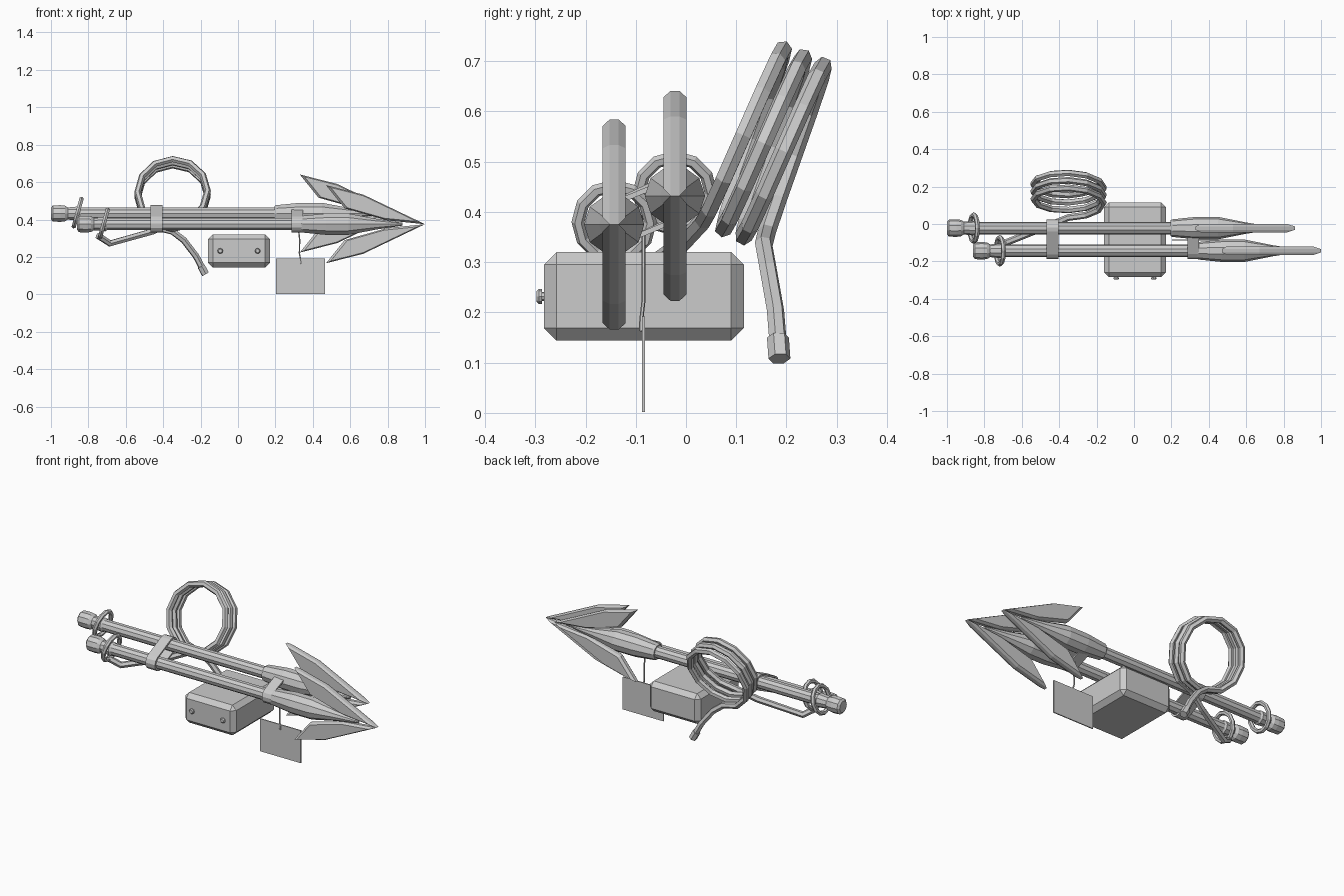
import bpy, bmesh, math
from mathutils import Vector

if "Cube" in bpy.data.objects:
    bpy.data.objects.remove(bpy.data.objects["Cube"])


def finish(name, bm):
    bmesh.ops.recalc_face_normals(bm, faces=bm.faces)
    me = bpy.data.meshes.new(name)
    bm.to_mesh(me)
    bm.free()
    ob = bpy.data.objects.new(name, me)
    bpy.context.collection.objects.link(ob)
    return ob


def loft(name, loops, closed=False):
    """Skin equal-length vertex loops; cap the ends unless closed."""
    bm = bmesh.new()
    rows = [[bm.verts.new(p) for p in lp] for lp in loops]
    n = len(rows[0])
    pairs = list(zip(rows, rows[1:]))
    if closed:
        pairs.append((rows[-1], rows[0]))
    for a, b in pairs:
        for i in range(n):
            j = (i + 1) % n
            bm.faces.new((a[i], a[j], b[j], b[i]))
    if not closed:
        bm.faces.new(rows[0])
        bm.faces.new(rows[-1])
    return finish(name, bm)


def lathe_x(name, profile, x0, y, z, sides=10):
    return loft(name, [[(x0 + x, y + r * math.cos(2 * math.pi * i / sides),
                         z + r * math.sin(2 * math.pi * i / sides)) for i in range(sides)]
                       for x, r in profile])


def rope(name, pts, radius, cyclic=False, res=1):
    cu = bpy.data.curves.new(name, 'CURVE')
    cu.dimensions = '3D'
    cu.bevel_depth = radius
    cu.bevel_resolution = res
    cu.use_fill_caps = True
    sp = cu.splines.new('POLY')
    sp.points.add(len(pts) - 1)
    for p, c in zip(sp.points, pts):
        p.co = (*c, 1)
    sp.use_cyclic_u = cyclic
    sp.use_smooth = False
    ob = bpy.data.objects.new(name, cu)
    bpy.context.collection.objects.link(ob)
    bpy.ops.object.select_all(action='DESELECT')
    ob.select_set(True)
    bpy.context.view_layer.objects.active = ob
    bpy.ops.object.convert(target='MESH')


def barb(name, tip, sign):
    """Blade with chamfered rim, pointing forward to the tip."""
    prof = [(0, 0), (-.33, .158), (-.53, .209), (-.43, .085), (-.2, .02)]
    cx, cz = -.33, .11

    def ring(y, k):
        return [(tip[0] + x + (cx - x) * k, tip[1] + y, tip[2] + sign * (z + (cz - z) * k))
                for x, z in prof]
    loft(name, [ring(-.023, .13), ring(-.009, 0), ring(.009, 0), ring(.023, .13)])


def strap(name, x0, x1, r, a, b):
    """Band wrapped around two parallel shafts with centres a and b."""
    d = math.atan2(b[1] - a[1], b[0] - a[0])

    def outline(x, rad):
        pts = []
        for c, s in ((b, -math.pi / 2), (a, math.pi / 2)):
            for i in range(7):
                t = d + s + math.pi * i / 6
                pts.append((x, c[0] + rad * math.cos(t), c[1] + rad * math.sin(t)))
        return pts
    loft(name, [outline(x0, r), outline(x1, r), outline(x1, r - .01), outline(x0, r - .01)], True)


# Two harpoons: shaft with knob, head, two barbs, tail ring
A, B = (-.022, .432), (-.143, .375)
for label, tipx, (y, z) in (("rear", .86, A), ("front", 1.0, B)):
    lathe_x(label + "_shaft", [(-1.86, .033), (-1.85, .045), (-1.81, .047), (-1.785, .044),
                               (-1.77, .034), (-1.71, .04), (-1.70, .034), (-.5, .034)], tipx, y, z)
    lathe_x(label + "_head", [(-.665, .042), (-.655, .047), (-.53, .06), (-.41, .06),
                              (-.26, .03), (-.12, .008)], tipx, y, z)
    for s, w in ((1, "upper"), (-1, "lower")):
        barb(f"{label}_{w}_barb", (tipx, y, z), s)
    ring = []
    for i in range(12):
        t = 2 * math.pi * i / 12
        ring.append((tipx - 1.717 + .02 * math.sin(t), y + .072 * math.cos(t),
                     z + .005 + .072 * math.sin(t)))
    rope(label + "_ring", ring, .013, True)

# Straps binding the shafts
strap("middle_strap", -.467, -.405, .045, B, A)
strap("forward_strap", .285, .347, .044, B, (-.035, .42))

# Coiled rope with lead to the ring and loose tail
R, pitch, turns, seg = .187, .043, 3, 12
u, a = Vector((0, .37, .93)), Vector((0, .93, -.37))
c0 = Vector((-.35, .104, .557))
path = [Vector((-.75, -.14, .315)), Vector((-.685, -.10, .272)), Vector((-.46, -.01, .335))]
for i in range(turns * seg + 1):
    t = 2 * math.pi * i / seg
    path.append(c0 + a * (pitch * i / seg) + Vector((R * math.sin(t), 0, 0)) - u * (R * math.cos(t)))
path += [Vector((-.29, .163, .29)), Vector((-.225, .178, .205)), Vector((-.18, .185, .12))]
rope("rope_coil", path, .018)
rope("rope_end_cap", [(-.197, .183, .15), (-.174, .186, .108)], .022)

# Chamfered box with two studs
bm = bmesh.new()
bmesh.ops.create_cube(bm, size=1)
for v in bm.verts:
    v.co = Vector((.005 + v.co.x * .33, -.084 + v.co.y * .398, .232 + v.co.z * .176))
bmesh.ops.bevel(bm, geom=bm.edges[:], offset=.025, segments=1, affect='EDGES')
finish("float_box", bm)
for x in (-.095, .105):
    loft("box_stud", [[(x + r * math.cos(i * math.pi / 4), y, .232 + r * math.sin(i * math.pi / 4))
                       for i in range(8)]
                      for y, r in ((-.27, .009), (-.287, .009), (-.287, .015), (-.293, .015), (-.298, .01))])

# Hanging tag and its string
bm = bmesh.new()
bmesh.ops.create_cube(bm, size=1)
for v in bm.verts:
    v.co = Vector((.335 + v.co.x * .262, -.085 + v.co.y * .006, .097 + v.co.z * .19))
finish("tag", bm)
rope("tag_string", [(.322, -.085, .36), (.33, -.085, .29), (.328, -.085, .22), (.335, -.089, .185),
                    (.337, -.09, .165), (.328, -.085, .165)], .004)
